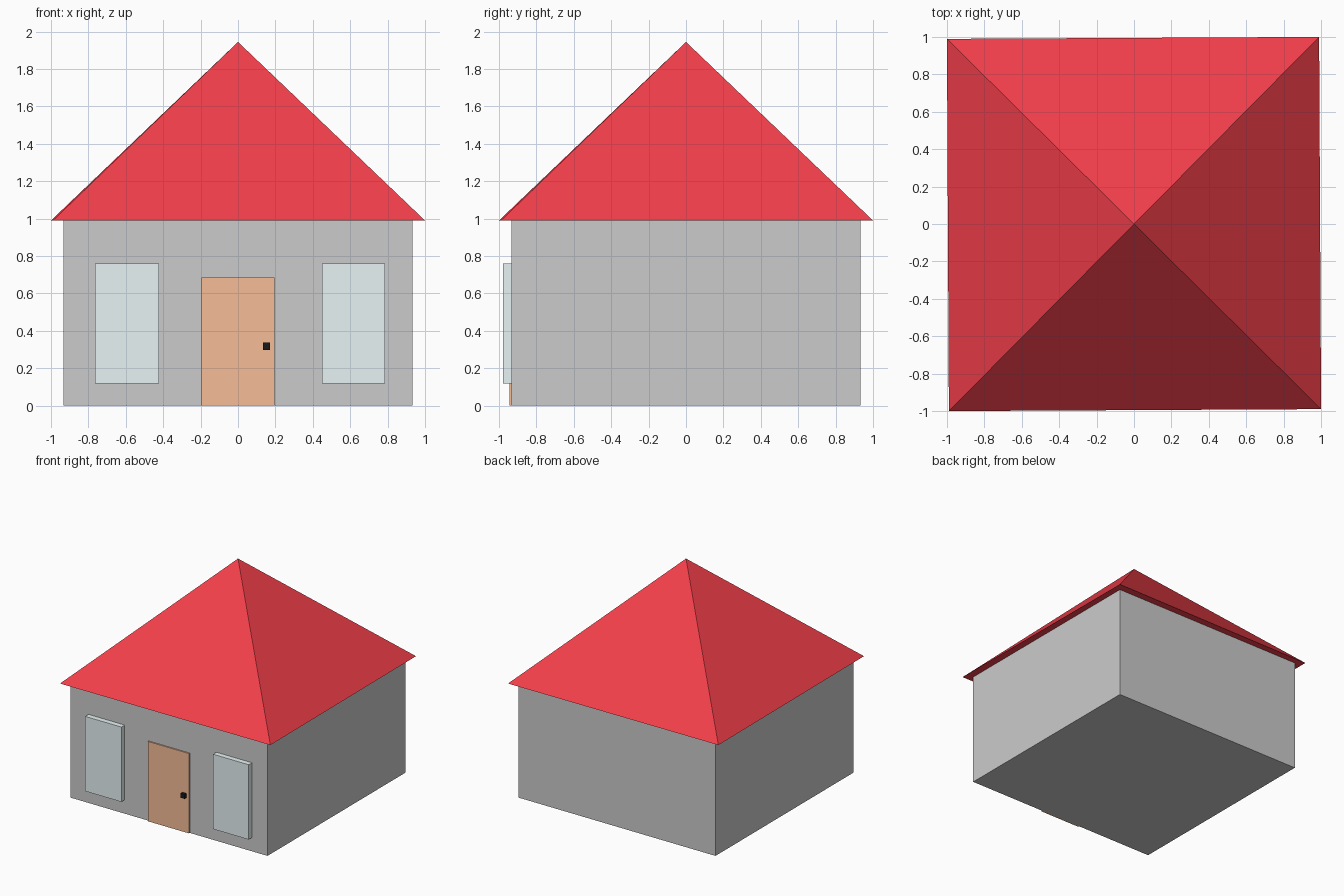
import bpy
import math

if "Cube" in bpy.data.objects:
    bpy.data.objects.remove(bpy.data.objects["Cube"])


def material(name, color):
    mat = bpy.data.materials.new(name)
    mat.diffuse_color = (*color, 1.0)
    mat.use_nodes = True
    mat.node_tree.nodes["Principled BSDF"].inputs["Base Color"].default_value = mat.diffuse_color
    return mat


def box(name, x, y, z, mat=None):
    """Axis-aligned box from (min, max) ranges."""
    center = [(r[0] + r[1]) / 2 for r in (x, y, z)]
    bpy.ops.mesh.primitive_cube_add(size=1, location=center)
    obj = bpy.context.object
    obj.name = name
    obj.scale = [r[1] - r[0] for r in (x, y, z)]
    bpy.ops.object.transform_apply(location=False, rotation=False, scale=True)
    if mat:
        obj.data.materials.append(mat)
    return obj


red = material("roof_red", (0.90, 0.05, 0.07))
wood = material("door_wood", (0.92, 0.51, 0.31))
glass = material("window_glass", (0.81, 0.90, 0.91))
black = material("knob_black", (0.01, 0.01, 0.01))

WALL = 0.934
EAVES = 0.99
APEX = 1.945

# Walls
box("walls", (-WALL, WALL), (-WALL, WALL), (0, EAVES))

# Pyramid roof, turned very slightly off square
bpy.ops.mesh.primitive_cone_add(
    vertices=4, radius1=0.995 * math.sqrt(2), radius2=0,
    depth=APEX - EAVES, location=(0, 0, (APEX + EAVES) / 2),
    rotation=(0, 0, math.radians(45.3)))
roof = bpy.context.object
roof.name = "roof"
# Square the cone's base to the axes whichever way its first corner points
corner = roof.data.vertices[0].co
roof.rotation_euler.z = math.radians(45.3) - math.atan2(corner.y, corner.x)
roof.data.materials.append(red)

# Door and knob
box("door", (-0.195, 0.196), (-0.945, -0.92), (0, 0.685), wood)
box("door_knob", (0.133, 0.171), (-0.968, -0.93), (0.298, 0.337), black)

# Windows
for side, x in (("left", (-0.765, -0.422)), ("right", (0.449, 0.787))):
    box(f"{side}_window", x, (-0.979, -0.92), (0.118, 0.76), glass)
